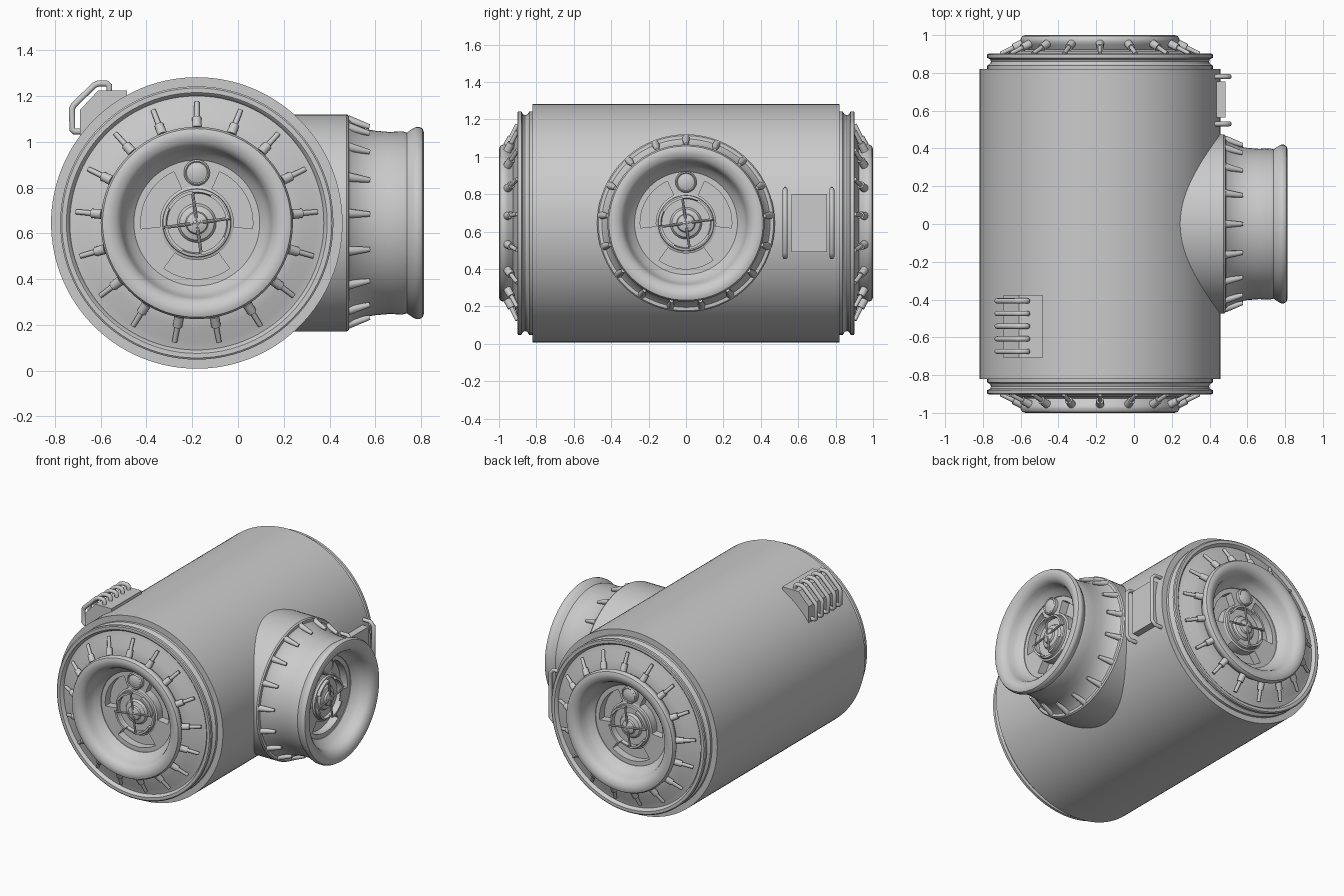
import bpy, bmesh
from math import sin, cos, pi, radians
from mathutils import Matrix, Vector

if "Cube" in bpy.data.objects:
    bpy.data.objects.remove(bpy.data.objects["Cube"])

CX, CZ, R = -0.18, 0.645, 0.637


def finish(name, bm, M):
    bmesh.ops.remove_doubles(bm, verts=bm.verts, dist=1e-5)
    bmesh.ops.recalc_face_normals(bm, faces=bm.faces)
    me = bpy.data.meshes.new(name)
    bm.transform(M)
    bm.to_mesh(me)
    bm.free()
    ob = bpy.data.objects.new(name, me)
    bpy.context.collection.objects.link(ob)
    bpy.ops.object.select_all(action='DESELECT')
    ob.select_set(True)
    bpy.context.view_layer.objects.active = ob
    bpy.ops.object.shade_smooth_by_angle(angle=radians(32))
    return ob


def lathe(name, prof, M, n=96):
    """Revolve (radius, height) points around local z."""
    bm = bmesh.new()
    rings = [[bm.verts.new((r * cos(2 * pi * i / n), r * sin(2 * pi * i / n), z))
              for i in range(n)] for r, z in prof]
    for a, b in zip(rings, rings[1:]):
        for i in range(n):
            j = (i + 1) % n
            bm.faces.new((a[i], a[j], b[j], b[i]))
    return finish(name, bm, M)


def sector(name, r0, r1, a0, a1, z0, z1, M, n=14):
    """Solid arc-shaped block, angles in degrees."""
    bm = bmesh.new()
    secs = []
    for i in range(n + 1):
        a = radians(a0 + (a1 - a0) * i / n)
        secs.append([bm.verts.new((r * cos(a), r * sin(a), z))
                     for r, z in ((r0, z0), (r1, z0), (r1, z1), (r0, z1))])
    for a, b in zip(secs, secs[1:]):
        for k in range(4):
            m = (k + 1) % 4
            bm.faces.new((a[k], a[m], b[m], b[k]))
    bm.faces.new(secs[0])
    bm.faces.new(secs[-1])
    return finish(name, bm, M)


def rods(name, segs, M, n=12):
    """Cylinders or cones from a list of (start, end, radius1, radius2)."""
    bm = bmesh.new()
    for p, q, ra, rb in segs:
        p, q = Vector(p), Vector(q)
        d = q - p
        T = Matrix.Translation((p + q) / 2) @ d.to_track_quat('Z', 'Y').to_matrix().to_4x4()
        bmesh.ops.create_cone(bm, cap_ends=True, segments=n, radius1=ra, radius2=rb,
                              depth=d.length, matrix=T)
    return finish(name, bm, M)


def prism(name, outline, y0, y1):
    """Extrude an xz outline along y."""
    bm = bmesh.new()
    f = bm.faces.new([bm.verts.new((x, y0, z)) for x, z in outline])
    ext = bmesh.ops.extrude_face_region(bm, geom=[f])['geom']
    bmesh.ops.translate(bm, vec=(0, y1 - y0, 0),
                        verts=[v for v in ext if isinstance(v, bmesh.types.BMVert)])
    return finish(name, bm, Matrix())


def pipe(name, pts, rad):
    cu = bpy.data.curves.new(name, 'CURVE')
    cu.dimensions = '3D'
    cu.bevel_depth, cu.bevel_resolution, cu.use_fill_caps = rad, 3, True
    sp = cu.splines.new('POLY')
    sp.points.add(len(pts) - 1)
    for p, co in zip(sp.points, pts):
        p.co = (*co, 1)
    ob = bpy.data.objects.new(name, cu)
    bpy.context.collection.objects.link(ob)


def frame(x, turn):
    """Local +z points outward, local +y points up."""
    return (Matrix.Translation((x, 0, CZ)) @ Matrix.Rotation(radians(turn), 4, 'Z')
            @ Matrix.Rotation(pi / 2, 4, 'X'))


# Shared mouth profile: rounded lip, bowl and floor, heights from the tip
MOUTH = [(.395, -.075), (.412, -.05), (.42, -.035), (.42, -.02), (.412, -.006), (.395, 0),
         (.375, -.002), (.355, -.01), (.338, -.024), (.328, -.045), (.32, -.075),
         (.305, -.10), (.285, -.12), (.275, -.13), (.275, -.19), (0, -.19)]


def mouth_details(tag, M):
    # Slotted plate: rim, hub and three spokes
    sector(tag + "_plate_rim", .245, .277, 0, 360, -.19, -.135, M, 64)
    lathe(tag + "_hub", [(.162, -.19), (.162, -.135), (.15, -.13), (.148, -.115), (.135, -.112),
                         (.13, -.135), (.085, -.135), (.075, -.12), (.05, -.112),
                         (.045, -.10), (.025, -.092), (0, -.09)], M, 48)
    for a in (90, 210, 330):
        sector(tag + "_spoke", .155, .25, a - 24, a + 24, -.19, -.135, M)
    # Round button on the upper spoke
    lathe(tag + "_button", [(.057, -.14), (.057, -.112), (.05, -.105), (.045, -.11),
                            (.025, -.102), (0, -.1)],
          M @ Matrix.Translation((0, .22, 0)), 32)
    # Slightly turned cross with hooked ends
    X = M @ Matrix.Rotation(radians(8), 4, 'Z')
    rods(tag + "_cross", [((-.145, 0, -.095), (.145, 0, -.095), .007, .007),
                          ((0, -.135, -.095), (0, .135, -.095), .007, .007)], X, 8)
    for a in (0, 90, 180, 270):
        sector(tag + "_hook", .128, .142, a, a + 55, -.12, -.09, X)


def ring_studs(name, inner, outer, M, n=17):
    """Knob and pin pairs around the axis; each end is (radius, height)."""
    mid = [i + (o - i) * .4 for i, o in zip(inner, outer)]
    segs = []
    for i in range(n):
        a = pi / 2 + 2 * pi * i / n
        p, m, q = [(r * cos(a), r * sin(a), z) for r, z in (inner, mid, outer)]
        segs += [(p, m, .022, .02), (m, q, .012, .011)]
    rods(name, segs, M)


# Main drum
lathe("main_drum", [(.59, -.82), (R, -.82), (R, .82), (.59, .82)], frame(CX, 0), 128)

# End caps with collar, sloped dish and mouth
for tag, turn in (("front", 0), ("back", 180)):
    M = frame(CX, turn)
    collar = [(.597, .82), (.597, .838), (.582, .848), (.577, .86), (.582, .872), (.597, .88),
              (.597, .897), (.59, .902), (.57, .902), (.562, .895), (.555, .88),
              (.52, .888), (.46, .915), (.40, .925)]
    lathe(tag + "_cap", collar + [(r, z + 1) for r, z in MOUTH], M)
    T = M @ Matrix.Translation((0, 0, 1))
    mouth_details(tag, T)
    ring_studs(tag + "_studs", (.415, -.045), (.528, -.098), T)

# Side port
M = frame(0, 90)
TIP = .813
lathe("side_port", [(.475, .2), (.475, .475), (.468, .484), (.45, .486), (.437, .50), (.41, .56),
                    (.403, .60), (.398, .66), (.40, .72)] + [(r, z + TIP) for r, z in MOUTH], M)
T = M @ Matrix.Translation((0, 0, TIP))
mouth_details("side", T)
rods("side_studs", [((r0 * cos(a), r0 * sin(a), .48), (r1 * cos(a), r1 * sin(a), .575), .021, .011)
                    for r0, r1 in ((.45, .42),) for a in (pi / 2 + 2 * pi * i / 17 for i in range(17))], M)

# Grille box with five bent bars on the upper left
prism("grille_box", [(-.69, 1.0), (-.69, 1.14), (-.61, 1.225), (-.485, 1.225), (-.485, 1.1)],
      -.71, -.375)
for i in range(5):
    y = -.407 - .067 * i
    pipe("grille_bar", [(x, y, z) for x, z in
                        ((-.66, 1.045), (-.715, 1.045), (-.725, 1.055), (-.725, 1.145),
                         (-.718, 1.16), (-.628, 1.247), (-.61, 1.255), (-.575, 1.255),
                         (-.563, 1.245), (-.563, 1.2))], .014)

# Side panel between two grab bars
prism("side_panel", [(.40, .49), (.485, .49), (.485, .80), (.40, .80)], .565, .755)
for y in (.53, .78):
    pipe("grab_bar", [(x, y, z) for x, z in
                      ((.42, .465), (.48, .465), (.505, .49), (.505, .80), (.48, .825),
                       (.42, .825))], .013)
